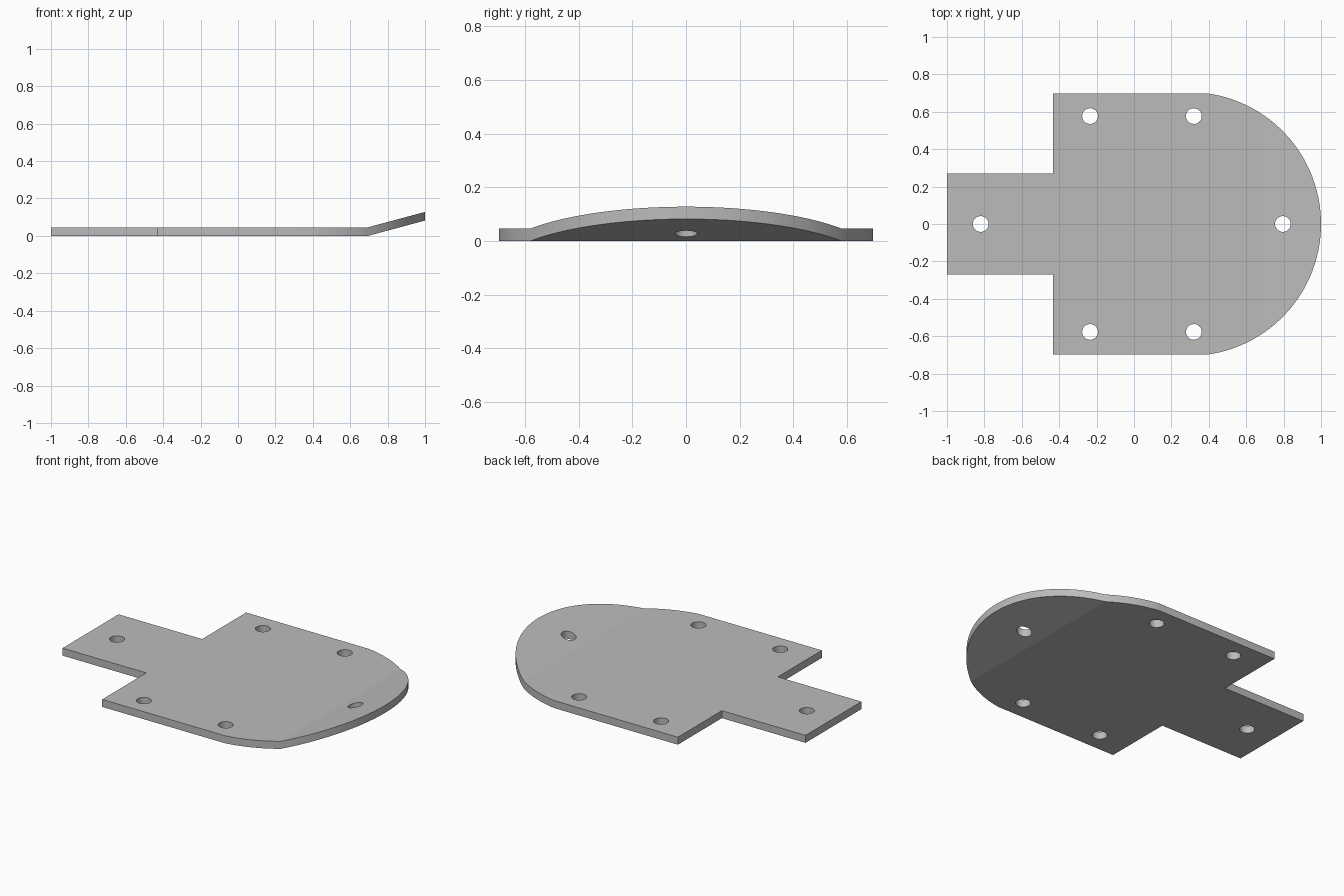
import bpy
import bmesh
import math
from mathutils import Matrix, Vector

cube = bpy.data.objects.get("Cube")
if cube:
    bpy.data.objects.remove(cube, do_unlink=True)

THICK = 0.046
HALF_W = 0.697
BEND_X, BEND_RISE = 0.695, 0.082
ARC_C, ARC_R = 0.295, 0.705
HOLE_R = 0.042

grey = bpy.data.materials.new("plain grey")
grey.use_nodes = True
colour = (0.5, 0.5, 0.5, 1)
grey.diffuse_color = colour
grey.node_tree.nodes["Principled BSDF"].inputs["Base Color"].default_value = colour


def add_object(name, bm):
    bmesh.ops.recalc_face_normals(bm, faces=bm.faces)
    mesh = bpy.data.meshes.new(name)
    bm.to_mesh(mesh)
    bm.free()
    mesh.materials.append(grey)
    obj = bpy.data.objects.new(name, mesh)
    bpy.context.collection.objects.link(obj)
    return obj


# Plate outline: narrow tab, wide body and rounded nose
half = [(-1, 0.271), (-0.433, 0.271), (-0.433, HALF_W)]
end = math.asin(HALF_W / ARC_R)
steps = 64
arc = [(ARC_C + ARC_R * math.cos(a), ARC_R * math.sin(a))
       for a in (end * (1 - 2 * i / steps) for i in range(steps + 1))]
outline = half + arc + [(x, -y) for x, y in reversed(half)]

bm = bmesh.new()
face = bm.faces.new([bm.verts.new((x, y, 0)) for x, y in outline])
extruded = bmesh.ops.extrude_face_region(bm, geom=[face])["geom"]
bmesh.ops.translate(bm, vec=(0, 0, THICK),
                    verts=[v for v in extruded if isinstance(v, bmesh.types.BMVert)])

# Bend the nose upward along a crease
bmesh.ops.bisect_plane(bm, geom=bm.verts[:] + bm.edges[:] + bm.faces[:],
                       plane_co=(BEND_X, 0, 0), plane_no=(1, 0, 0))
for v in bm.verts:
    v.co.z += max(0, v.co.x - BEND_X) / (1 - BEND_X) * BEND_RISE
plate = add_object("mounting_plate", bm)

# Six round screw holes
bm = bmesh.new()
holes = [(x, y) for x in (-0.235, 0.32) for y in (-0.577, 0.577)]
for x, y in holes + [(-0.82, 0), (0.796, 0)]:
    bmesh.ops.create_cone(bm, cap_ends=True, segments=40, radius1=HOLE_R,
                          radius2=HOLE_R, depth=0.6,
                          matrix=Matrix.Translation(Vector((x, y, 0))))
cutter = add_object("hole_cutter", bm)
cutter.hide_render = True

cut = plate.modifiers.new("screw_holes", 'BOOLEAN')
cut.operation = 'DIFFERENCE'
cut.solver = 'EXACT'
cut.object = cutter
bpy.context.view_layer.objects.active = plate
plate.select_set(True)
bpy.ops.object.modifier_apply(modifier=cut.name)
bpy.data.objects.remove(cutter, do_unlink=True)

bpy.ops.object.shade_smooth_by_angle(angle=math.radians(12))
